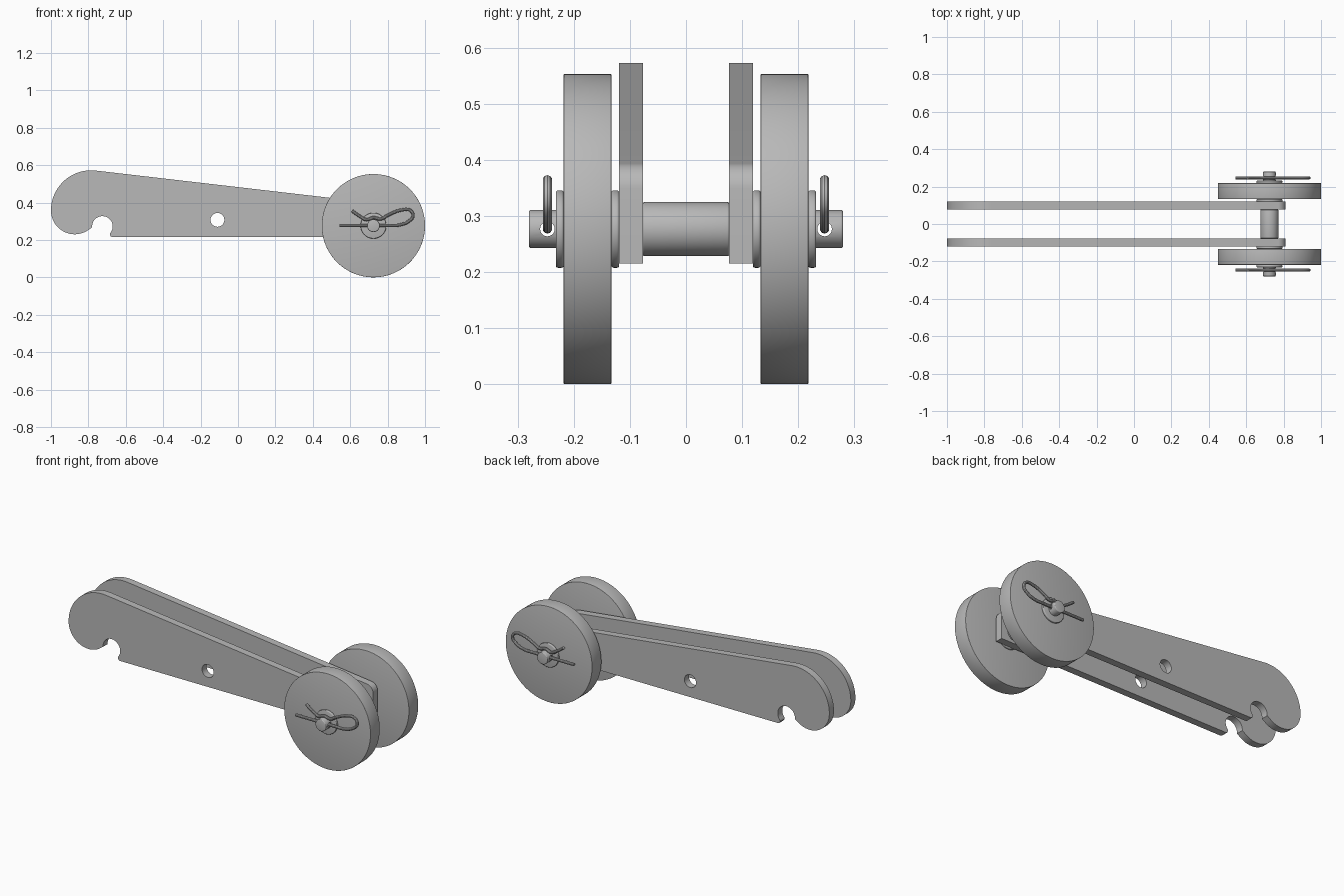
import bpy, bmesh
from math import sin, cos, radians, pi
from mathutils import Matrix

cube = bpy.data.objects.get("Cube")
if cube:
    bpy.data.objects.remove(cube)

steel = bpy.data.materials.new("grey_steel")
steel.use_nodes = True
grey = (0.48, 0.48, 0.48, 1)
steel.diffuse_color = grey
steel.node_tree.nodes["Principled BSDF"].inputs["Base Color"].default_value = grey

AX, AZ = 0.724, 0.277          # axle centre
UPRIGHT = Matrix.Rotation(pi / 2, 4, 'X')


def finish(name, mesh):
    """Link a mesh as an object with the shared material and smooth shading."""
    obj = bpy.data.objects.new(name, mesh)
    bpy.context.collection.objects.link(obj)
    mesh.materials.clear()
    mesh.materials.append(steel)
    bpy.ops.object.select_all(action='DESELECT')
    obj.select_set(True)
    bpy.context.view_layer.objects.active = obj
    bpy.ops.object.shade_smooth_by_angle(angle=radians(35))
    return obj


def disc(name, radius, y0, y1, bevel=0.0, sides=64):
    """Cylinder on the axle line between two y values."""
    bm = bmesh.new()
    bmesh.ops.create_cone(bm, cap_ends=True, segments=sides, radius1=radius,
                          radius2=radius, depth=abs(y1 - y0))
    if bevel:
        rims = [e for e in bm.edges if any(len(f.verts) > 4 for f in e.link_faces)]
        bmesh.ops.bevel(bm, geom=rims, offset=bevel, segments=3, profile=0.5,
                        affect='EDGES')
    bm.transform(Matrix.Translation((AX, (y0 + y1) / 2, AZ)) @ UPRIGHT)
    mesh = bpy.data.meshes.new(name)
    bm.to_mesh(mesh)
    bm.free()
    return finish(name, mesh)


def curve_part(name, curve, y):
    """Turn a curve drawn in x-z into a mesh part at the given y."""
    temp = bpy.data.objects.new(name + "_curve", curve)
    bpy.context.collection.objects.link(temp)
    graph = bpy.context.evaluated_depsgraph_get()
    mesh = bpy.data.meshes.new_from_object(temp.evaluated_get(graph))
    bpy.data.objects.remove(temp)
    bm = bmesh.new()
    bm.from_mesh(mesh)
    bmesh.ops.remove_doubles(bm, verts=bm.verts, dist=0.0001)
    bmesh.ops.recalc_face_normals(bm, faces=bm.faces)
    bm.transform(Matrix.Translation((0, y, 0)) @ UPRIGHT)
    bm.to_mesh(mesh)
    bm.free()
    return finish(name, mesh)


def arc(cx, cz, r, a0, a1, n):
    steps = [radians(a0 + (a1 - a0) * i / n) for i in range(n + 1)]
    return [(cx + r * cos(a), cz + r * sin(a)) for a in steps]


# Side plate outline: hooked nose, notch, straight bottom, rounded tail
outline = (arc(-0.785, 0.358, 0.215, 83.4, 180, 24)
           + arc(-0.873, 0.358, 0.127, 180, 308, 28)[1:]
           + arc(-0.725, 0.273, 0.055, 185, -42, 28)
           + [(-0.685, 0.228), (-0.68, 0.219), (-0.672, 0.216), (0.81, 0.216)]
           + arc(0.765, 0.349, 0.045, 0, 83.4, 10))
bolt_hole = arc(-0.11, 0.308, 0.037, 0, 350, 35)


def side_plate(name, y):
    curve = bpy.data.curves.new(name, 'CURVE')
    curve.dimensions = '2D'
    curve.fill_mode = 'BOTH'
    curve.extrude = 0.021
    for points in (outline, bolt_hole):
        spline = curve.splines.new('POLY')
        spline.points.add(len(points) - 1)
        for p, (x, z) in zip(spline.points, points):
            p.co = (x, z, 0, 1)
        spline.use_cyclic_u = True
    return curve_part(name, curve, y)


# Spring clip path: straight pin, loop, then the arm that hugs the axle
clip_path = [(0.543, 0.278), (0.62, 0.278), (0.72, 0.278), (0.80, 0.278),
             (0.86, 0.28), (0.91, 0.299), (0.936, 0.33), (0.92, 0.359),
             (0.875, 0.361), (0.80, 0.332), (0.764, 0.313), (0.724, 0.320),
             (0.688, 0.309), (0.655, 0.325), (0.609, 0.357)]


def spring_clip(name, y):
    curve = bpy.data.curves.new(name, 'CURVE')
    curve.dimensions = '3D'
    curve.bevel_depth = 0.0085
    curve.bevel_resolution = 3
    curve.use_fill_caps = True
    curve.resolution_u = 6
    spline = curve.splines.new('BEZIER')
    spline.bezier_points.add(len(clip_path) - 1)
    for p, (x, z) in zip(spline.bezier_points, clip_path):
        p.co = (x, z, 0)
        p.handle_left_type = p.handle_right_type = 'AUTO'
    return curve_part(name, curve, y)


# Axle with a cross hole near each end, and the middle spacer
axle = disc("axle", 0.034, -0.28, 0.28, 0.004, 48)
disc("spacer", 0.048, -0.077, 0.077, 0.003, 48)
for s in (-1, 1):
    bpy.ops.mesh.primitive_cylinder_add(vertices=24, radius=0.013, depth=0.2,
                                        location=(AX, s * 0.247, AZ),
                                        rotation=(0, pi / 2, 0))
    cutter = bpy.context.object
    cutter.hide_render = True
    cut = axle.modifiers.new("cross_hole", 'BOOLEAN')
    cut.operation = 'DIFFERENCE'
    cut.solver = 'EXACT'
    cut.object = cutter
    bpy.context.view_layer.objects.active = axle
    bpy.ops.object.modifier_apply(modifier=cut.name)
    bpy.data.objects.remove(cutter)
axle.data.materials.clear()
axle.data.materials.append(steel)
for face in axle.data.polygons:
    face.material_index = 0

# Paired parts on both sides
for side, s in (("right", -1), ("left", 1)):
    side_plate(side + "_side_plate", s * 0.098)
    disc(side + "_inner_washer", 0.069, s * 0.119, s * 0.133, 0.004)
    disc(side + "_wheel", 0.276, s * 0.133, s * 0.218, 0.001, 128)
    disc(side + "_outer_washer", 0.069, s * 0.218, s * 0.232, 0.004)
    spring_clip(side + "_spring_clip", s * 0.247)
